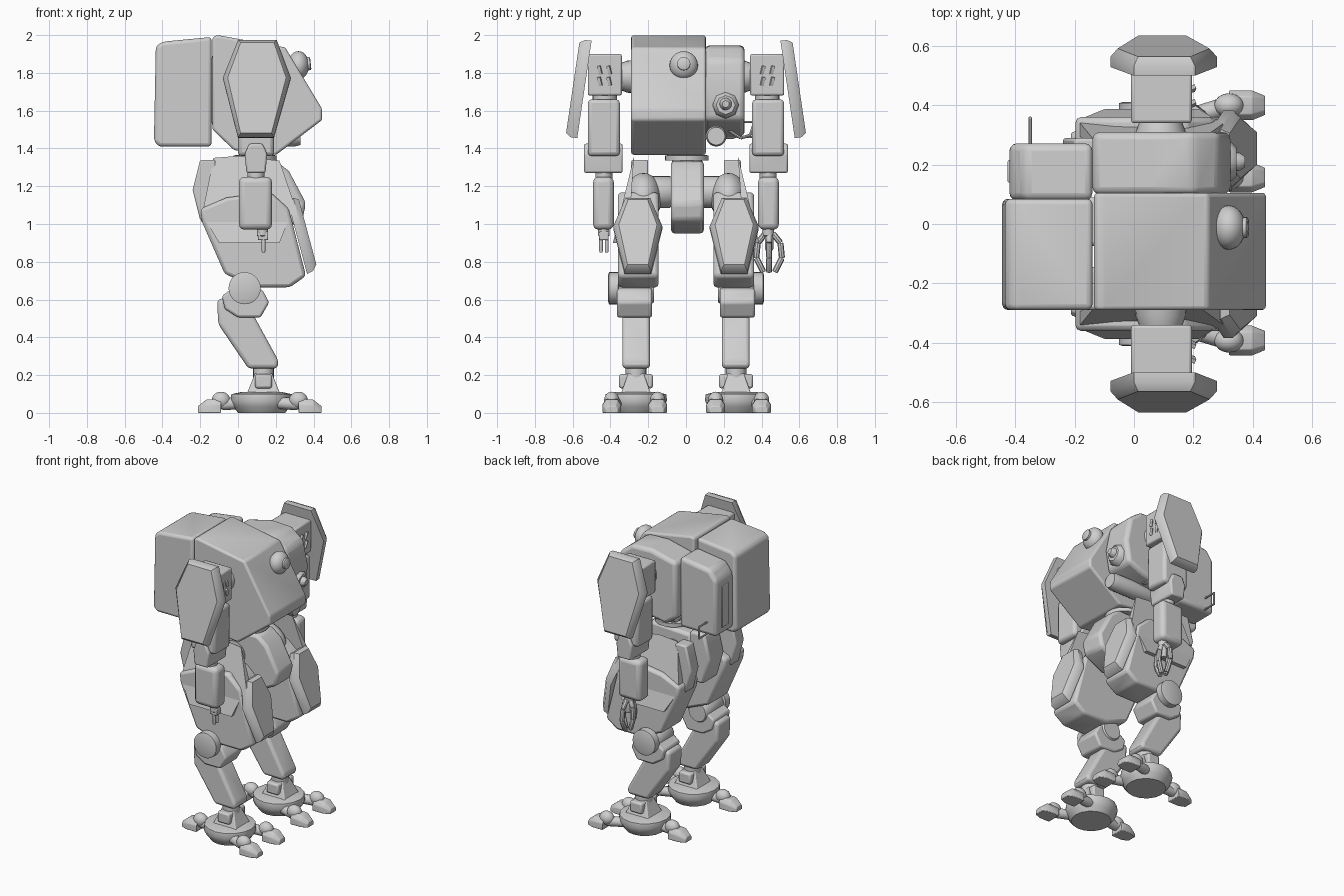
import bpy, bmesh, math
from mathutils import Vector, Matrix

if "Cube" in bpy.data.objects:
    bpy.data.objects.remove(bpy.data.objects["Cube"])

grey = bpy.data.materials.new("light grey")
grey.diffuse_color = (0.62, 0.62, 0.62, 1)
grey.use_nodes = True
grey.node_tree.nodes["Principled BSDF"].inputs["Base Color"].default_value = grey.diffuse_color


def finish(name, bm, bevel=0.0, segs=2, smooth=True):
    bmesh.ops.recalc_face_normals(bm, faces=bm.faces)
    me = bpy.data.meshes.new(name)
    bm.to_mesh(me)
    bm.free()
    me.materials.append(grey)
    ob = bpy.data.objects.new(name, me)
    bpy.context.collection.objects.link(ob)
    if bevel:
        m = ob.modifiers.new("bevel", 'BEVEL')
        m.width, m.segments, m.limit_method = bevel, segs, 'ANGLE'
    if smooth:
        bpy.ops.object.select_all(action='DESELECT')
        ob.select_set(True)
        bpy.context.view_layer.objects.active = ob
        bpy.ops.object.shade_smooth_by_angle(angle=math.radians(40))
    return ob


def loft(name, rings, bevel=0.0, segs=2):
    """Skin equal-length closed loops and cap both ends."""
    bm = bmesh.new()
    vs = [[bm.verts.new(p) for p in r] for r in rings]
    n = len(rings[0])
    for a, b in zip(vs, vs[1:]):
        for i in range(n):
            bm.faces.new((a[i], a[(i + 1) % n], b[(i + 1) % n], b[i]))
    bm.faces.new(vs[0])
    bm.faces.new(vs[-1])
    return finish(name, bm, bevel, segs)


def side(name, pts, y0, y1, bevel=0.0, segs=2):
    """Extrude an x-z profile along y."""
    return loft(name, [[(x, y, z) for x, z in pts] for y in (y0, y1)], bevel, segs)


def box(name, x, y, z, bevel=0.01, segs=2):
    return side(name, [(x[0], z[0]), (x[1], z[0]), (x[1], z[1]), (x[0], z[1])], y[0], y[1], bevel, segs)


def turned(name, start, end, prof, sides=24):
    """Round part along start-end; prof lists (fraction, radius)."""
    a, b = Vector(start), Vector(end)
    q = (b - a).to_track_quat('Z', 'Y')
    rings = []
    for t, r in prof:
        c = a.lerp(b, t)
        rings.append([c + q @ Vector((r * math.cos(k * math.tau / sides), r * math.sin(k * math.tau / sides), 0))
                      for k in range(sides)])
    return loft(name, rings)


def rod(name, a, b, r, sides=20):
    return turned(name, a, b, [(0, r * .85), (.08, r), (.92, r), (1, r * .85)], sides)


def ball(name, c, r, scale=(1, 1, 1)):
    bm = bmesh.new()
    bmesh.ops.create_uvsphere(bm, u_segments=24, v_segments=14, radius=r,
                              matrix=Matrix.Translation(c) @ Matrix.Diagonal((*scale, 1)))
    return finish(name, bm)


# Main hull, with sloping nose
side("hull", [(-.135, 1.99), (-.11, 2.0), (.25, 1.935), (.445, 1.61), (.445, 1.55), (.2, 1.365),
              (-.02, 1.39), (-.135, 1.5)], -.29, .105, .03, 3)
side("backpack", [(-.445, 1.44), (-.42, 1.41), (-.14, 1.41), (-.14, 1.99), (-.4, 1.965), (-.435, 1.94)],
     -.29, .085, .025, 3)
side("side_pack", [(-.42, 1.45), (-.14, 1.45), (-.14, 1.93), (-.37, 1.9), (-.42, 1.83)], .08, .272, .025, 3)
box("pack_panel", (-.426, -.41), (.14, .215), (1.5, 1.78), .004)
for z in (1.46, 1.54):
    rod("pack_handle_bar", (-.35, .26, z), (-.35, .36, z), .006, 8)
rod("pack_handle_grip", (-.35, .357, 1.455), (-.35, .357, 1.545), .006, 8)

# Head pod, eye and sensors
side("head_pod", [(-.14, 1.9), (.05, 1.945), (.2, 1.94), (.29, 1.87), (.325, 1.7), (.3, 1.55), (.18, 1.5),
                  (-.06, 1.46), (-.14, 1.52)], .1, .31, .025, 3)
turned("eye_socket", (.28, .21, 1.63), (.345, .21, 1.63), [(0, .075), (.7, .068), (1, .05)], 8)
turned("eye", (.33, .21, 1.635), (.375, .21, 1.635), [(0, .035), (.6, .03), (1, .018)], 16)
rod("chin_tube", (-.05, .16, 1.465), (.33, .16, 1.465), .055)
hose = [(.12, .22, 1.5), (.14, .29, 1.455), (.14, .34, 1.47), (.12, .36, 1.53)]
for a, b in zip(hose, hose[1:]):
    rod("hose", a, b, .008, 8)
ball("headlight", (.32, -.012, 1.84), .075, (.75, 1, 1))
rod("headlight_lens", (.34, -.012, 1.845), (.385, -.012, 1.85), .035)

# Waist and pelvis
rod("waist_ring", (.09, .005, 1.335), (.09, .005, 1.365), .115, 32)
rod("waist_post", (.09, .005, 1.3), (.09, .005, 1.42), .08)
side("pelvis", [(-.1, 1.32), (.2, 1.335), (.27, 1.28), (.36, 1.11), (.34, 1.02), (.2, .95), (.02, .95),
                (-.12, 1.06)], -.08, .095, .02)
side("tail_guard", [(-.2, 1.34), (-.09, 1.34), (-.06, 1.0), (-.19, 1.0), (-.24, 1.18)], -.075, .09, .015)


def plate(name, outline, place, thick, shrink=.82):
    """Six-sided armour plate with a chamfered outer face; place maps (u, v, depth)."""
    cu = sum(p[0] for p in outline) / len(outline)
    cv = sum(p[1] for p in outline) / len(outline)
    rings = []
    for k, d in ((1, 0), (1, thick * .55), (shrink, thick)):
        rings.append([place(cu + (u - cu) * k, cv + (v - cv) * (k + 1) / 2 if k < 1 else v, d)
                      for u, v in outline])
    return loft(name, rings)


for s in (-1, 1):
    tag = "left_" if s > 0 else "right_"

    # Shoulder, tilted shield, upper arm
    turned(tag + "shoulder_joint", (.09, s * .25, 1.78), (.09, s * .35, 1.78), [(0, .09), (.6, .085), (1, .07)])
    box(tag + "shoulder_block", (-.01, .195), (s * .34, s * .52), (1.68, 1.9), .01)
    for z in (1.755, 1.815):
        for y in (.4, .45):
            rod(tag + "shoulder_vent", (.194, s * y, z - .022), (.2, s * (y + .012), z + .022), .012, 4)
    shield = [(.0, 1.455), (.19, 1.455), (.28, 1.77), (.205, 1.97), (.0, 1.97), (-.08, 1.77)]
    plate(tag + "shoulder_shield", shield,
          lambda u, v, d: (u, s * (.5 + (1.97 - v) * .147 + d), v + d * .12), .062, .86)
    box(tag + "upper_arm", (0, .19), (s * .35, s * .52), (1.36, 1.66), .02)
    rod(tag + "arm_pivot", (.095, s * .43, 1.6), (.095, s * .43, 1.72), .065)

    # Elbow fork and forearm
    side(tag + "elbow", [(.045, 1.27), (.145, 1.27), (.155, 1.37), (.13, 1.425), (.06, 1.425), (.035, 1.37)],
         s * .335, s * .54, .01)
    rod(tag + "elbow_post", (.095, s * .435, 1.2), (.095, s * .435, 1.32), .045)
    box(tag + "forearm", (.005, .18), (s * .382, s * .492), (.97, 1.25), .03, 3)
    rod(tag + "wrist", (.13, s * .435, .935), (.13, s * .435, .98), .03)

    # Hip, thigh and its outer guard
    rod(tag + "hip_axle", (.03, s * .07, 1.17), (.03, s * .28, 1.17), .085)
    ball(tag + "hip_dome", (.04, s * .225, 1.14), .13, (1.2, .75, 1))
    thigh = [(-.2, 1.08), (-.19, 1.01), (-.07, .735), (.1, .665), (.275, .665), (.36, .725), (.31, .92),
             (.27, 1.08), (.17, 1.17), (-.06, 1.14)]
    loft(tag + "thigh", [[(x, s * y, z) for x, z in thigh] for y in (.145, .36)], .018)
    gx = [(-.13, 1.35), (.0, 1.36), (.22, 1.335), (.3, 1.1), (.22, .9), (-.1, .9), (-.19, 1.05)]
    loft(tag + "thigh_guard", [[(x, s * (.275 + (1.36 - z) * .2 + w * (1.36 - z) / .46), z) for x, z in gx]
                               for w in (-.06, .02)], .004)
    side(tag + "hip_rear_guard", [(-.2, 1.34), (-.12, 1.34), (-.1, 1.05), (-.2, 1.02), (-.24, 1.18)],
         s * .2, s * .29, .01)

    # Knee pad
    pad = [(-.07, .775), (.07, .775), (.13, 1.02), (.065, 1.175), (-.065, 1.175), (-.13, 1.02)]
    plate(tag + "knee_pad", pad,
          lambda u, v, d: (.262 + (1.175 - v) * .26 + d, s * .255 + u, v - .04 + d * .5 + (v - .775) * -.03),
          .055, .78)

    # Knee joint and slanted shin
    rod(tag + "knee_disc", (.035, s * .355, .66), (.035, s * .412, .66), .085, 28)
    rod(tag + "knee_axle", (.035, s * .17, .65), (.035, s * .37, .65), .075)
    side(tag + "knee_joint", [(-.085, .62), (-.07, .55), (0, .505), (.12, .505), (.165, .585), (.13, .65),
                              (.03, .7)], s * .18, s * .365, .012)
    side(tag + "shin", [(-.11, .6), (-.105, .47), (.055, .235), (.21, .235), (.215, .275), (.07, .54),
                        (.0, .62)], s * .19, s * .337, .022, 3)

    # Ankle and domed foot
    rod(tag + "ankle_post", (.135, s * .265, .14), (.135, s * .265, .25), .055)
    box(tag + "ankle_pin", (.09, .18), (s * .175, s * .355), (.13, .205), .012)
    loft(tag + "ankle", [[(.135 + a * w, s * .265 + b * w * .9, z) for a, b in ((-1, -1), (1, -1), (1, 1), (-1, 1))]
                         for z, w in ((.08, .1), (.11, .085), (.21, .045))], .006)
    turned(tag + "foot", (.125, s * .265, 0), (.125, s * .265, .11),
           [(0, .125), (.3, .15), (.6, .165), (.9, .16), (1, .11)], 16)

    # Toes: knuckle and tapered tip
    for dx, dy in ((.31, .125), (.31, -.118), (-.19, 0)):
        d = Vector((1 if dx > 0 else -1, 0, 0))
        root = Vector((.13, s * .265 + dy * .6, .06))
        base = Vector((.32 if dx > 0 else -.09, s * .275 + dy, .045))
        rod(tag + "toe_link", root, base, .032, 12)
        ball(tag + "toe_knuckle", base + Vector((0, 0, .022)), .045, (1.1, .9, 1))
        q = [(0, .05, .0, .075), (.08, .05, .0, .07), (.125, .032, .0, .035)]
        loft(tag + "toe_tip", [[base + d * x * .98 + Vector((0, w * c, z - .045))
                                for c, z in ((-1, lo), (1, lo), (1, hi * .6), (.6, hi), (-.6, hi), (-1, hi * .6))]
                               for x, w, lo, hi in q], .004)

# Right hand: twin prongs
box("prong_mount", (.105, .16), (-.46, -.41), (.915, .96), .006)
for y in (-.45, -.42):
    rod("prong", (.135, y, .85), (.135, y, .95), .01, 10)

# Left hand: curved claws
for k in range(4):
    a = k * math.pi / 2
    d = Vector((math.cos(a) * .55, math.sin(a), 0))
    path = [(.02, .95), (.06, .9), (.068, .82), (.03, .745)]
    pts = [Vector((.13, .44, z)) + d * r for r, z in path]
    for p, q in zip(pts, pts[1:]):
        rod("claw_finger", p, q, .016, 8)
rod("claw_core", (.13, .44, .86), (.13, .44, .95), .022, 12)
